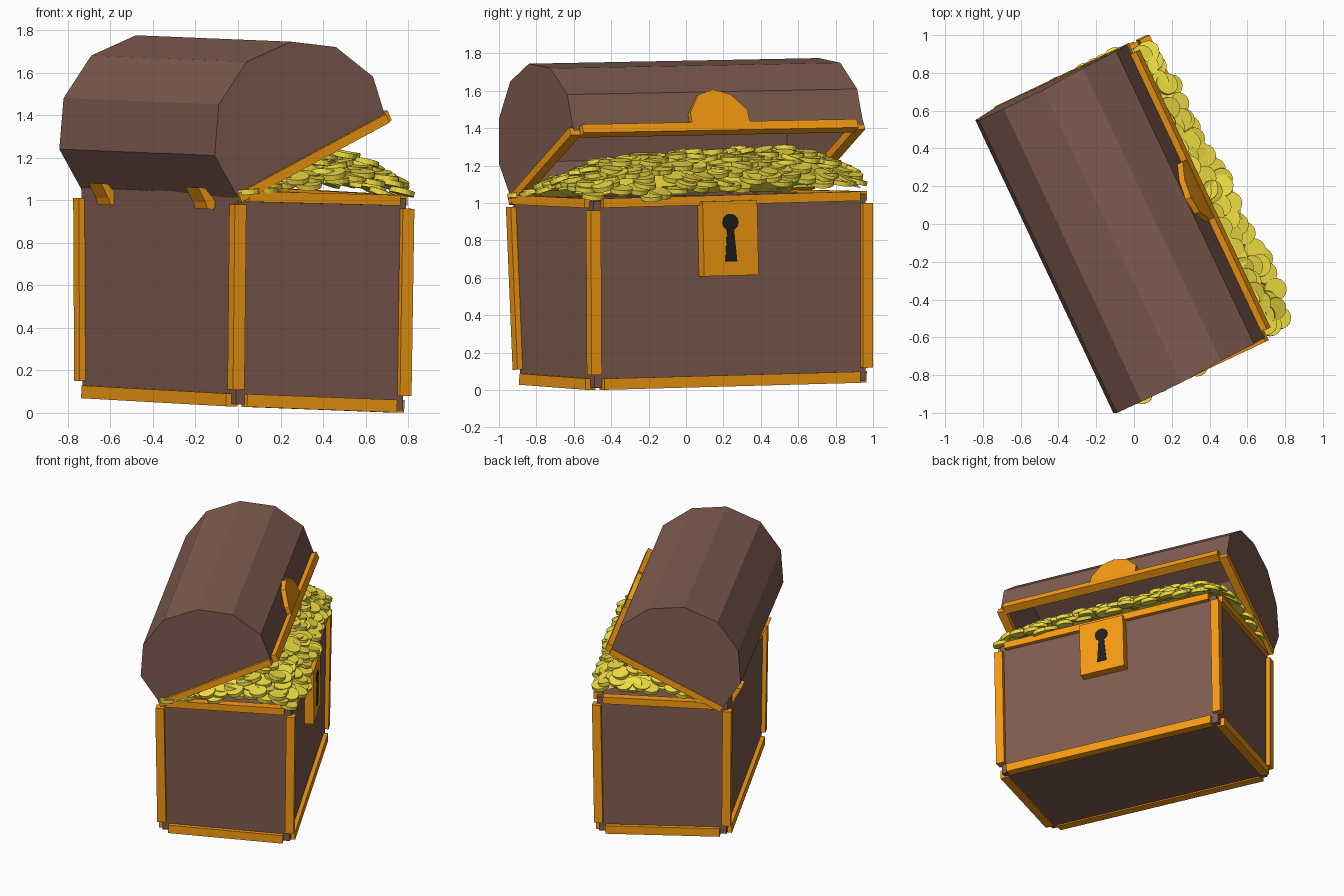
import bpy, bmesh, math, random
from mathutils import Vector, Matrix

if "Cube" in bpy.data.objects:
    bpy.data.objects.remove(bpy.data.objects["Cube"])

random.seed(4)
V = Vector


def mat(name, rgb):
    m = bpy.data.materials.new(name)
    m.diffuse_color = (*rgb, 1)
    m.use_nodes = True
    m.node_tree.nodes["Principled BSDF"].inputs["Base Color"].default_value = m.diffuse_color
    return m


WOOD = mat("wood", (0.212, 0.107, 0.08))
GOLD = mat("gold_trim", (0.93, 0.33, 0.006))
COIN = mat("coin_gold", (0.87, 0.73, 0.055))
DARK = mat("keyhole_dark", (0.014, 0.014, 0.014))


def finish(name, bm, material):
    bmesh.ops.recalc_face_normals(bm, faces=bm.faces)
    me = bpy.data.meshes.new(name)
    bm.to_mesh(me)
    bm.free()
    me.materials.append(material)
    ob = bpy.data.objects.new(name, me)
    bpy.context.collection.objects.link(ob)
    return ob


def prism(name, pts, offset, material, skip=None):
    """Extrude a polygon along offset; skip leaves one side face open."""
    bm = bmesh.new()
    a = [bm.verts.new(p) for p in pts]
    b = [bm.verts.new(p + offset) for p in pts]
    bm.faces.new(a)
    bm.faces.new(b[::-1])
    n = len(pts)
    for i in range(n):
        if i != skip:
            j = (i + 1) % n
            bm.faces.new((a[i], b[i], b[j], a[j]))
    return finish(name, bm, material)


def bar(name, p, q, up, inset=0.045, w=0.06, h=0.06, shift=V((0, 0, 0)), material=GOLD):
    """Square bar running from p to q, shortened at both ends."""
    ax = (q - p).normalized()
    side = ax.cross(up).normalized()
    up = side.cross(ax)
    p, q = p + ax * inset + shift, q - ax * inset + shift
    ring = [p + side * w / 2 * s + up * h / 2 * t for s, t in ((-1, -1), (1, -1), (1, 1), (-1, 1))]
    return prism(name, ring, q - p, material)


UP = V((0, 0, 1))
NAMES = ["back_right", "front_right", "front_left", "back_left"]
SIDES = ["right", "front", "left", "back"]
bot = [V(p) for p in ((-0.01, -0.885, 0.06), (0.775, -0.49, 0.03), (0.05, 0.96, 0.07), (-0.73, 0.56, 0.1))]
top = [V(p) for p in ((0.0, -0.925, 1.03), (0.79, -0.495, 1.01), (0.07, 0.96, 1.05), (-0.735, 0.555, 1.06))]
FRONT = V((0.9, 0.436, -0.04)).normalized()

# Box body
bm = bmesh.new()
lo = [bm.verts.new(p - UP * 0.02) for p in bot]
hi = [bm.verts.new(p) for p in top]
bm.faces.new(lo)
bm.faces.new(hi)
for i in range(4):
    j = (i + 1) % 4
    bm.faces.new((lo[i], lo[j], hi[j], hi[i]))
finish("chest_body", bm, WOOD)

# Edge trim on the body (no rim bar at the back, where the lid is hinged)
for i in range(4):
    j = (i + 1) % 4
    bar("corner_post_" + NAMES[i], bot[i], top[i], FRONT, inset=0.05)
    bar("bottom_trim_" + SIDES[i], bot[i], bot[j], UP)
    if i < 3:
        bar("rim_trim_" + SIDES[i], top[i], top[j], UP, h=0.05, shift=-UP * 0.012)

# Barrel lid: faceted end profile run along the chest
LONG = V((-0.73, 1.55, 0.03))
arc = [V(p) for p in ((0, -0.93, 1.01), (-0.11, -1.0, 1.21), (-0.09, -1.0, 1.45), (0.04, -0.94, 1.65),
                      (0.25, -0.84, 1.745), (0.46, -0.725, 1.72), (0.635, -0.635, 1.58), (0.695, -0.6, 1.385))]
lid = prism("lid", arc, LONG, WOOD, skip=7)
sol = lid.modifiers.new("shell", 'SOLIDIFY')
sol.thickness = 0.035
sol.offset = -1

# Lid trim
p0, p7 = arc[0], arc[7]
slope = (p7 - p0).normalized()
lid_up = slope.cross(LONG).normalized()
bar("lid_trim_front", p7 + LONG * 0.015, p7 + LONG * 0.975, lid_up, h=0.05, inset=0.01, shift=FRONT * 0.01)
bar("lid_trim_right", p0 + LONG * 0.005, p7 + LONG * 0.005, lid_up, h=0.045, inset=0.0)
bar("lid_trim_left", p0 + LONG * 0.985, p7 + LONG * 0.985, lid_up, h=0.045, inset=0.0)

# Clasp on the lid front
e = LONG.normalized()
climb = (arc[6] - p7).normalized()
out = e.cross(climb)
if out.dot(FRONT) < 0:
    out = -out
c = p7 + LONG * 0.505 - climb * 0.01
shape = [(-0.175, 0.0), (-0.175, 0.09), (-0.11, 0.19), (-0.02, 0.22), (0.08, 0.19), (0.165, 0.1), (0.165, 0.0)]
prism("lid_clasp", [c + e * x + climb * y - out * 0.01 for x, y in shape], out * 0.042, GOLD)

# Lock plate and keyhole on the body front
e = (bot[2] - bot[1]).normalized()
f = e.cross(UP).normalized()
u = f.cross(e)
c = bot[1].lerp(bot[2], 0.485).lerp(top[1].lerp(top[2], 0.485), 0.778)
plate = [(-0.163, -0.2), (0.163, -0.2), (0.163, 0.2), (-0.163, 0.2)]
prism("lock_plate", [c + e * x + u * y - f * 0.01 for x, y in plate], f * 0.072, GOLD)
key = [(0.035, -0.125)]
key += [(0.048 * math.cos(a), 0.085 + 0.046 * math.sin(a)) for a in
        [math.radians(-65 + 310 * k / 10) for k in range(11)]]
key += [(-0.035, -0.125)]
prism("keyhole", [c + e * x + u * y + f * 0.052 for x, y in key], f * 0.014, DARK)

# Two bent hinges at the back
e = LONG.normalized()
rise = (arc[1] - arc[0]).normalized()
for name, t in (("hinge_right", 0.185), ("hinge_left", 0.81)):
    h = p0 + LONG * t - FRONT * 0.012 - UP * 0.028
    prof = [h - UP * 0.03, h + FRONT * 0.02, h + rise * 0.085,
            h + rise * 0.085 - FRONT * 0.035, h - FRONT * 0.04, h - FRONT * 0.03 - UP * 0.03]
    prism(name, [p - e * 0.07 for p in prof], e * 0.14, GOLD)


# Coin heap: a = along the length, b = from back to front
def heap(a, b):
    base = top[0].lerp(top[3], a).lerp(top[1].lerp(top[2], a), b)
    f_len = 1 - abs(2 * a - 1) ** 5
    f_dep = min(1, b / 0.55) if b < 0.72 else 1 - 0.9 * ((b - 0.72) / 0.32) ** 2
    return base + UP * (0.012 + 0.2 * max(0, f_dep) * (0.35 + 0.65 * f_len) * (0.87 + 0.25 * a))


def heap_normal(a, b):
    d = 0.03
    n = (heap(a, b + d) - heap(a, b - d)).cross(heap(a + d, b) - heap(a - d, b))
    return n.normalized()


bm = bmesh.new()
N = 12
grid = [[bm.verts.new(heap(0.01 + 0.98 * i / N, 0.03 + 0.95 * j / N) - UP * 0.02)
         for j in range(N + 1)] for i in range(N + 1)]
for i in range(N):
    for j in range(N):
        bm.faces.new((grid[i][j], grid[i][j + 1], grid[i + 1][j + 1], grid[i + 1][j]))
finish("coin_heap_base", bm, COIN)

bm = bmesh.new()
ROWS, COLS = 25, 15
for i in range(ROWS):
    for j in range(COLS):
        a = -0.005 + 1.01 * (i + random.uniform(0, 1)) / ROWS
        b = 0.05 + 0.99 * (j + random.uniform(0, 1)) / COLS
        if not 0.04 < a < 0.92:
            b = min(b, 0.98)
        n = heap_normal(a, b) * 0.5 + UP * 0.7
        n += V((random.gauss(0, 0.14), random.gauss(0, 0.14), 0))
        M = Matrix.Translation(heap(a, b) + UP * random.uniform(-0.012, 0.03)) @ \
            n.to_track_quat('Z', 'Y').to_matrix().to_4x4()
        bmesh.ops.create_cone(bm, cap_ends=True, segments=16, radius1=0.06, radius2=0.06,
                              depth=0.025, matrix=M)
finish("coins", bm, COIN)
